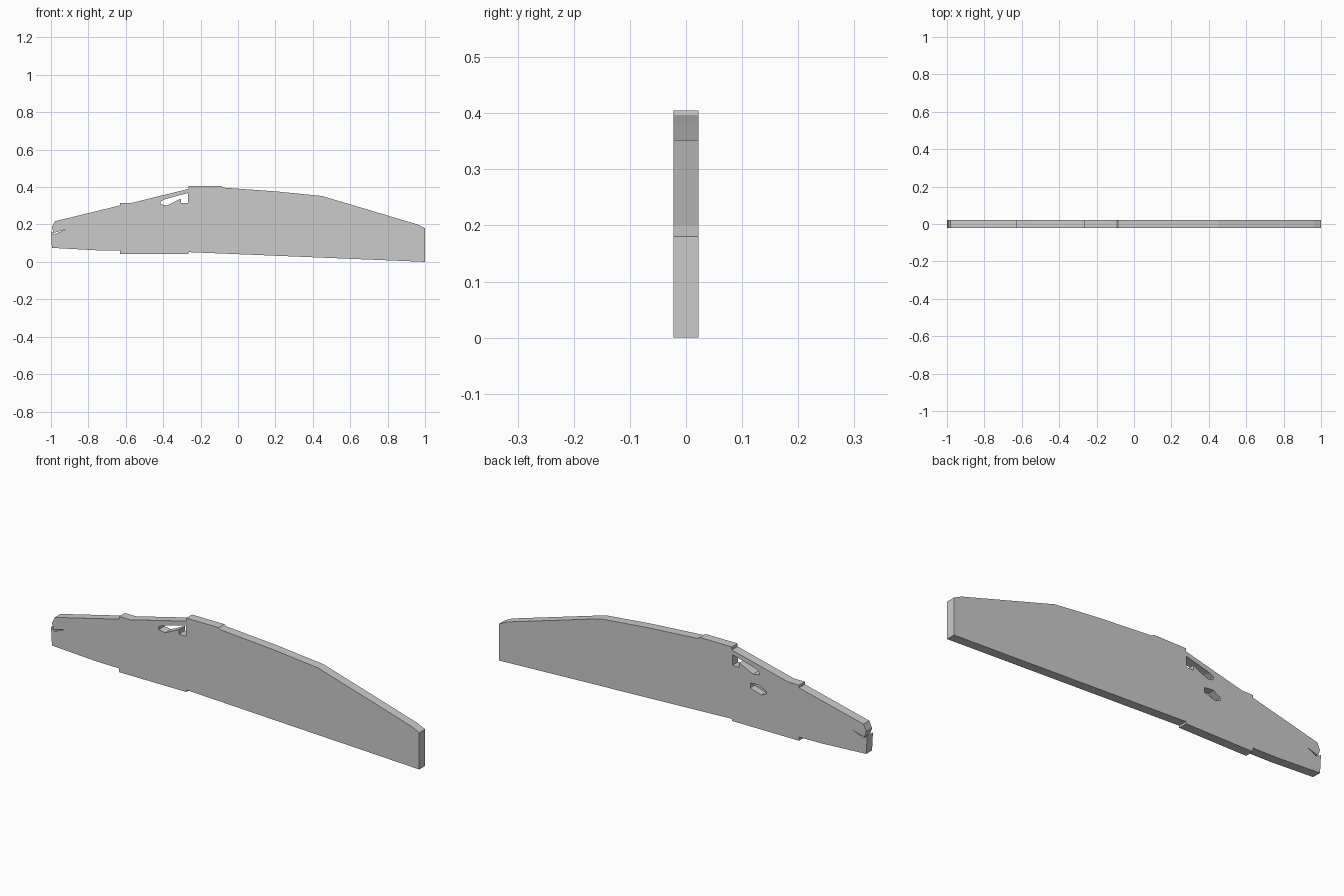
import bpy, bmesh

if "Cube" in bpy.data.objects:
    bpy.data.objects.remove(bpy.data.objects["Cube"])

HALF = 0.0225


def plate(name, profile, y0, y1):
    """Extrude an x/z outline along y."""
    bm = bmesh.new()
    face = bm.faces.new([bm.verts.new((x, y0, z)) for x, z in profile])
    new = bmesh.ops.extrude_face_region(bm, geom=[face])["geom"]
    bmesh.ops.translate(bm, vec=(0, y1 - y0, 0),
                        verts=[v for v in new if isinstance(v, bmesh.types.BMVert)])
    bmesh.ops.recalc_face_normals(bm, faces=bm.faces)
    mesh = bpy.data.meshes.new(name)
    bm.to_mesh(mesh)
    bm.free()
    obj = bpy.data.objects.new(name, mesh)
    bpy.context.collection.objects.link(obj)
    return obj


def cut(target, name, profile, y0, y1):
    cutter = plate(name, profile, y0, y1)
    cutter.hide_render = True
    cutter.hide_viewport = True
    mod = target.modifiers.new(name, 'BOOLEAN')
    mod.operation = 'DIFFERENCE'
    mod.solver = 'EXACT'
    mod.object = cutter


# Main long tapering plate, with stepped middle section and notched left end
outline = [
    (-0.995, 0.075), (-0.76, 0.062), (-0.63, 0.06), (-0.63, 0.042),
    (-0.265, 0.042), (-0.265, 0.052), (1.0, 0.0), (1.0, 0.18),
    (0.96, 0.20), (0.45, 0.352), (0.20, 0.377), (-0.08, 0.397),
    (-0.09, 0.405), (-0.265, 0.405), (-0.265, 0.39), (-0.57, 0.315),
    (-0.63, 0.315), (-0.63, 0.302), (-0.98, 0.217), (-0.995, 0.185),
    (-0.985, 0.155), (-0.92, 0.174), (-0.98, 0.148), (-1.0, 0.165),
]
body = plate("body_plate", outline, -HALF, HALF)

# Angled opening through the plate
opening = [(-0.415, 0.308), (-0.415, 0.322), (-0.39, 0.335), (-0.268, 0.368),
           (-0.268, 0.315), (-0.305, 0.315), (-0.305, 0.338), (-0.38, 0.302)]
cut(body, "opening_cutter", opening, -0.1, 0.1)

# Pocket in the back face only
pocket = [(-0.365, 0.23), (-0.365, 0.255), (-0.415, 0.258),
          (-0.452, 0.235), (-0.452, 0.223), (-0.425, 0.212)]
cut(body, "pocket_cutter", pocket, -0.012, 0.1)
